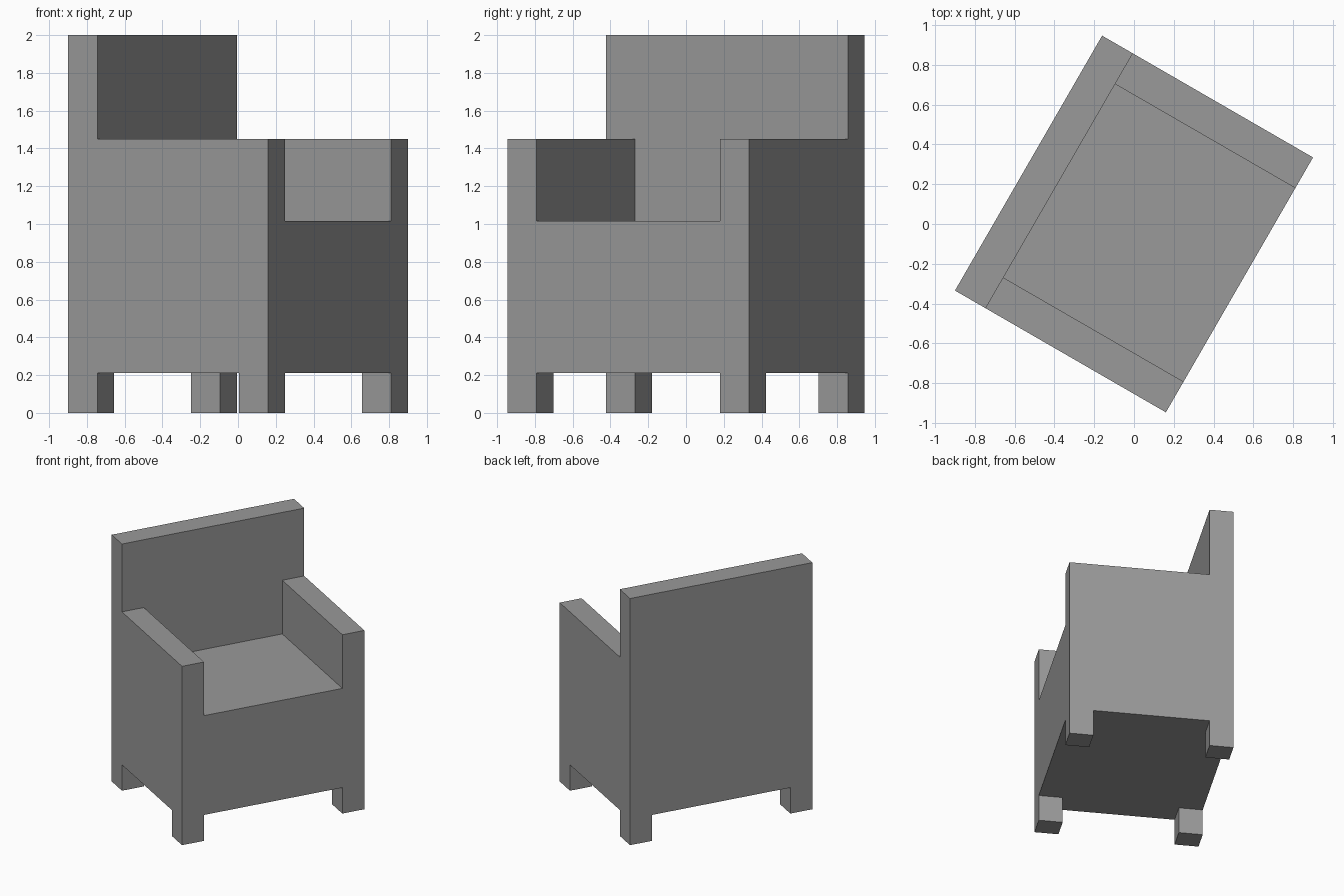
import bpy, bmesh, math
from mathutils import Matrix, Vector

if "Cube" in bpy.data.objects:
    bpy.data.objects.remove(bpy.data.objects["Cube"], do_unlink=True)

# Sizes in the chair's own frame: it faces local +x, then turns clockwise
HALF_DEPTH, HALF_WIDTH = 0.6115, 0.739
PANEL = 0.178
LEG_TOP, SEAT_TOP, ARM_TOP, BACK_TOP = 0.21, 1.015, 1.45, 2.0
FAR = 3.0
TURN = Matrix.Rotation(math.radians(-30), 4, 'Z')

grey = bpy.data.materials.new("grey")
grey.use_nodes = True
colour = (0.32, 0.32, 0.32, 1)
grey.diffuse_color = colour
grey.node_tree.nodes["Principled BSDF"].inputs["Base Color"].default_value = colour


def box(name, low, high):
    """Box between two opposite corners."""
    low, high = Vector(low), Vector(high)
    bm = bmesh.new()
    bmesh.ops.create_cube(bm, size=1)
    bmesh.ops.scale(bm, vec=high - low, verts=bm.verts)
    bmesh.ops.translate(bm, vec=(low + high) / 2, verts=bm.verts)
    mesh = bpy.data.meshes.new(name)
    bm.to_mesh(mesh)
    bm.free()
    mesh.materials.append(grey)
    obj = bpy.data.objects.new(name, mesh)
    bpy.context.collection.objects.link(obj)
    return obj


def carve(target, name, low, high):
    """Cut a box-shaped space out of the target."""
    cutter = box(name, low, high)
    cutter.hide_render = True
    mod = target.modifiers.new(name, 'BOOLEAN')
    mod.operation, mod.solver, mod.object = 'DIFFERENCE', 'EXACT', cutter
    bpy.context.view_layer.objects.active = target
    bpy.ops.object.modifier_apply(modifier=mod.name)
    bpy.data.objects.remove(cutter, do_unlink=True)


# Solid block that the back, arms, seat and legs are carved from
chair = box("armchair", (-HALF_DEPTH, -HALF_WIDTH, 0), (HALF_DEPTH, HALF_WIDTH, BACK_TOP))
back_face = -HALF_DEPTH + PANEL
inner_depth, inner_width = HALF_DEPTH - PANEL, HALF_WIDTH - PANEL

# Space over the arms, then the seat well between them
carve(chair, "arm_space", (back_face, -FAR, ARM_TOP), (FAR, FAR, FAR))
carve(chair, "seat_space", (back_face, -inner_width, SEAT_TOP), (FAR, inner_width, FAR))

# Two crossing gaps leave four square legs
carve(chair, "side_leg_gap", (-inner_depth, -FAR, -FAR), (inner_depth, FAR, LEG_TOP))
carve(chair, "front_leg_gap", (-FAR, -inner_width, -FAR), (FAR, inner_width, LEG_TOP))

# Merge coplanar faces and turn the chair
bm = bmesh.new()
bm.from_mesh(chair.data)
bmesh.ops.remove_doubles(bm, verts=bm.verts, dist=0.0001)
bmesh.ops.dissolve_limit(bm, angle_limit=0.01, verts=bm.verts, edges=bm.edges)
bmesh.ops.transform(bm, matrix=TURN, verts=bm.verts)
bmesh.ops.recalc_face_normals(bm, faces=bm.faces)
bm.to_mesh(chair.data)
bm.free()
